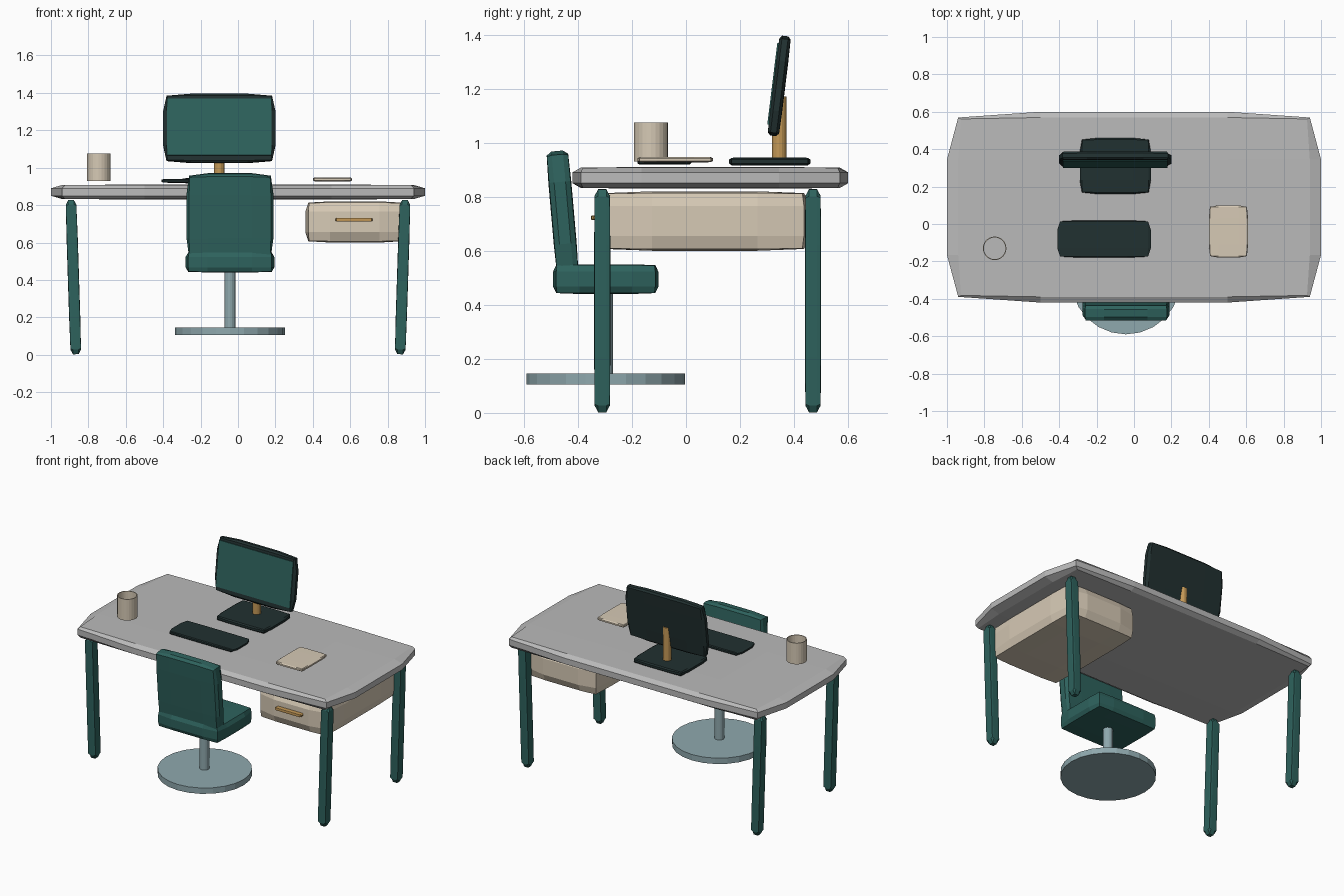
import bpy, bmesh, math
from mathutils import Matrix, Vector

if "Cube" in bpy.data.objects:
    bpy.data.objects.remove(bpy.data.objects["Cube"])


def material(name, rgb):
    """Flat material from display (sRGB) colour converted to linear."""
    m = bpy.data.materials.new(name)
    lin = [c / 12.92 if c <= 0.04045 else ((c + 0.055) / 1.055) ** 2.4 for c in rgb]
    m.diffuse_color = (*lin, 1)
    m.use_nodes = True
    m.node_tree.nodes["Principled BSDF"].inputs["Base Color"].default_value = m.diffuse_color
    return m


GREY = material("light grey", (0.73, 0.73, 0.73))
CREAM = material("cream", (0.84, 0.79, 0.71))
TEAL = material("deep teal", (0.18, 0.385, 0.365))
DARK = material("charcoal", (0.13, 0.19, 0.19))
TAN = material("tan wood", (0.77, 0.60, 0.34))
STEEL = material("blue grey", (0.56, 0.66, 0.68))


def finish(name, bm, mat, matrix):
    bmesh.ops.recalc_face_normals(bm, faces=bm.faces)
    mesh = bpy.data.meshes.new(name)
    bm.to_mesh(mesh)
    bm.free()
    mesh.materials.append(mat)
    ob = bpy.data.objects.new(name, mesh)
    ob.matrix_world = matrix
    bpy.context.collection.objects.link(ob)
    return ob


def soft_box(name, centre, size, mat, rot=(0, 0, 0), edge=0.94, corner=0.925):
    """Box with a 3x3 grid on each side whose edges and corners are pulled in."""
    bm = bmesh.new()
    bmesh.ops.create_cube(bm, size=2)
    for axis in range(3):
        for at in (-0.5, 0.5):
            normal = Vector([float(i == axis) for i in range(3)])
            bmesh.ops.bisect_plane(bm, geom=bm.verts[:] + bm.edges[:] + bm.faces[:],
                                   plane_co=normal * at, plane_no=normal)
    for v in bm.verts:
        outer = [i for i in range(3) if abs(v.co[i]) > 0.99]
        if len(outer) > 1:
            k = edge if len(outer) == 2 else corner
            for i in outer:
                v.co[i] *= k
    bmesh.ops.scale(bm, vec=Vector(size) / 2, verts=bm.verts)
    m = Matrix.Translation(centre)
    for angle, axis in zip(rot, "XYZ"):
        m = m @ Matrix.Rotation(angle, 4, axis)
    return finish(name, bm, mat, m)


def cylinder(name, x, y, z0, z1, r, mat, sides=24):
    bm = bmesh.new()
    bmesh.ops.create_cone(bm, cap_ends=True, segments=sides, radius1=r, radius2=r, depth=z1 - z0)
    return finish(name, bm, mat, Matrix.Translation((x, y, (z0 + z1) / 2)))


# Desk top and splayed legs
soft_box("desk_top", (0, 0.09, 0.87), (2, 1.02, 0.08), GREY)
for side, sx in (("left", -1), ("right", 1)):
    for end, y in (("front", -0.31), ("back", 0.47)):
        soft_box(f"{end}_{side}_leg", (sx * 0.88, y, 0.415), (0.06, 0.06, 0.825), TEAL,
                 rot=(0, sx * 0.032, 0))

# Drawer unit with its handle
soft_box("drawer_box", (0.625, 0.07, 0.71), (0.53, 0.78, 0.22), CREAM)
soft_box("drawer_handle", (0.62, -0.335, 0.722), (0.2, 0.032, 0.018), TAN)

# Monitor: base, neck, tilted casing and screen plate
tilt = math.radians(-7)
soft_box("monitor_base", (-0.1, 0.31, 0.93), (0.38, 0.3, 0.03), DARK)
cylinder("monitor_neck", -0.1, 0.345, 0.92, 1.17, 0.027, TAN, 16)
centre = Vector((-0.1, 0.345, 1.21))
soft_box("monitor_casing", centre, (0.6, 0.045, 0.372), DARK, rot=(tilt, 0, 0))
offset = Matrix.Rotation(tilt, 3, "X") @ Vector((0, -0.022, 0.005))
screen = bmesh.new()
bmesh.ops.create_cube(screen, size=1)
bmesh.ops.scale(screen, vec=(0.56, 0.009, 0.305), verts=screen.verts)
finish("monitor_screen", screen, TEAL,
       Matrix.Translation(centre + offset) @ Matrix.Rotation(tilt, 4, "X"))

# Desk items
soft_box("keyboard", (-0.16, -0.08, 0.93), (0.5, 0.2, 0.022), DARK)
soft_box("notebook", (0.505, -0.04, 0.937), (0.21, 0.28, 0.02), CREAM)

# Mug: open sleeve with a thin wall
mug = bmesh.new()
n = 24
rings = [[mug.verts.new((r * math.cos(2 * math.pi * i / n), r * math.sin(2 * math.pi * i / n), z))
          for i in range(n)]
         for r, z in ((0.063, 0.93), (0.063, 1.075), (0.058, 1.075), (0.058, 0.93))]
for j in range(4):
    a, b = rings[j], rings[(j + 1) % 4]
    for i in range(n):
        mug.faces.new((a[i], a[(i + 1) % n], b[(i + 1) % n], b[i]))
finish("mug", mug, CREAM, Matrix.Translation((-0.745, -0.13, 0)))

# Chair: round foot, post, seat and leaning back
cylinder("chair_foot", -0.043, -0.297, 0.105, 0.145, 0.293, STEEL)
cylinder("chair_post", -0.043, -0.3, 0.14, 0.46, 0.03, STEEL, 16)
soft_box("chair_seat", (-0.043, -0.297, 0.495), (0.475, 0.39, 0.11), TEAL)
soft_box("chair_back", (-0.043, -0.457, 0.74), (0.465, 0.085, 0.46), TEAL,
         rot=(math.radians(5), 0, 0))
